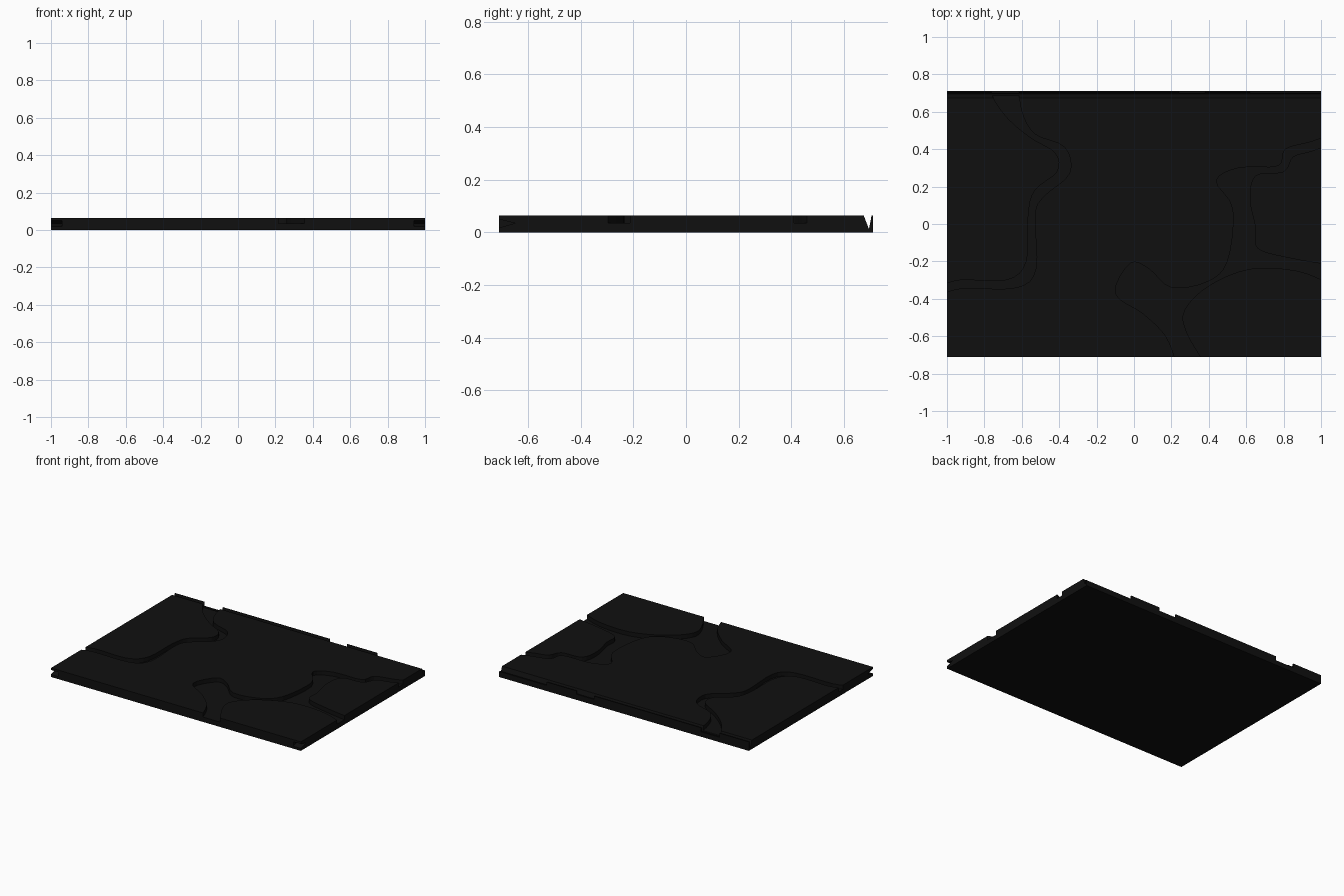
import bpy, bmesh
from mathutils import Vector

if "Cube" in bpy.data.objects:
    bpy.data.objects.remove(bpy.data.objects["Cube"])

TOP, FLOOR = 0.065, 0.035

black = bpy.data.materials.new("black_stone")
black.diffuse_color = (0.005, 0.005, 0.005, 1)
black.use_nodes = True
black.node_tree.nodes["Principled BSDF"].inputs["Base Color"].default_value = black.diffuse_color


def prism(name, loop, offset):
    """Extrude a closed loop of 3D points by an offset into a solid."""
    bm = bmesh.new()
    face = bm.faces.new([bm.verts.new(p) for p in loop])
    ext = bmesh.ops.extrude_face_region(bm, geom=[face])["geom"]
    verts = [g for g in ext if isinstance(g, bmesh.types.BMVert)]
    bmesh.ops.translate(bm, verts=verts, vec=offset)
    bmesh.ops.recalc_face_normals(bm, faces=bm.faces)
    mesh = bpy.data.meshes.new(name)
    bm.to_mesh(mesh)
    bm.free()
    ob = bpy.data.objects.new(name, mesh)
    bpy.context.collection.objects.link(ob)
    return ob


def bank(points, n=4):
    """Smooth a river bank with a Catmull-Rom curve."""
    p = [Vector(q) for q in points]
    p = [p[0]] + p + [p[-1]]
    out = []
    for a, b, c, d in zip(p, p[1:], p[2:], p[3:]):
        for i in range(n):
            t = i / n
            out.append(0.5 * (2 * b + (c - a) * t + (2 * a - 5 * b + 4 * c - d) * t * t
                              + (3 * b - a - 3 * c + d) * t ** 3))
    return out + [p[-1]]


def along_x(name, profile, x0, x1):
    return prism(name, [(x0, y, z) for y, z in profile], (x1 - x0, 0, 0))


# Slab, with a V groove and thin lip along the back edge
slab = along_x("cracked_ground_tile", [
    (-0.71, 0), (0.71, 0), (0.71, TOP), (0.705, TOP), (0.695, 0.012),
    (0.675, TOP), (-0.71, TOP)], -1, 1)
slab.data.materials.append(black)

# Left channel banks
left_a = bank([(-0.77, 0.75), (-0.75, 0.67), (-0.67, 0.56), (-0.55, 0.46), (-0.42, 0.38),
               (-0.41, 0.28), (-0.53, 0.18), (-0.565, 0.05), (-0.575, -0.2),
               (-0.68, -0.3), (-0.93, -0.3), (-1.05, -0.34)])
left_b = bank([(-0.62, 0.75), (-0.6, 0.6), (-0.53, 0.48), (-0.37, 0.41), (-0.345, 0.27),
               (-0.48, 0.15), (-0.53, 0.05), (-0.525, -0.24), (-0.63, -0.34),
               (-0.93, -0.345), (-1.05, -0.39)])

# Right forked channel banks
fork_a = bank([(1.05, 0.48), (0.95, 0.44), (0.81, 0.4), (0.77, 0.31), (0.56, 0.3),
               (0.44, 0.23), (0.53, 0.08), (0.5, -0.2), (0.39, -0.31), (0.2, -0.34),
               (0.08, -0.24), (-0.02, -0.21), (-0.1, -0.37), (0.05, -0.48),
               (0.17, -0.6), (0.23, -0.75)])
fork_b = bank([(1.05, 0.43), (0.95, 0.39), (0.85, 0.36), (0.8, 0.28), (0.65, 0.26),
               (0.62, 0.13), (0.65, -0.02), (0.66, -0.13), (0.82, -0.18), (1.05, -0.22)])
fork_c = bank([(1.05, -0.32), (0.87, -0.25), (0.62, -0.24), (0.4, -0.33),
               (0.27, -0.46), (0.28, -0.58), (0.38, -0.75)])

cutters = []
for name, outline in (("left_channel", left_a + left_b[::-1]),
                      ("forked_channel", fork_a + fork_c[::-1] + fork_b[::-1])):
    cutters.append(prism(name, [(p.x, p.y, FLOOR) for p in outline], (0, 0, 0.1)))

# Low gaps along the back lip
for x0, x1 in ((0.24, 0.38), (0.62, 1.1)):
    cutters.append(along_x("lip_gap", [(0.697, 0.04), (0.75, 0.04),
                                       (0.75, 0.1), (0.697, 0.1)], x0, x1))

# Small wedges missing from the front corners
for x0, x1 in ((-1.1, -0.94), (0.94, 1.1)):
    cutters.append(along_x("corner_notch", [(-0.73, 0.012), (-0.65, 0.035),
                                            (-0.73, 0.055)], x0, x1))

# Carve the slab, then discard the cutters
bpy.context.view_layer.objects.active = slab
for c in cutters:
    c.hide_render = True
    mod = slab.modifiers.new("carve", "BOOLEAN")
    mod.operation = "DIFFERENCE"
    mod.solver = "EXACT"
    mod.object = c
    bpy.ops.object.modifier_apply(modifier=mod.name)
    bpy.data.objects.remove(c)
